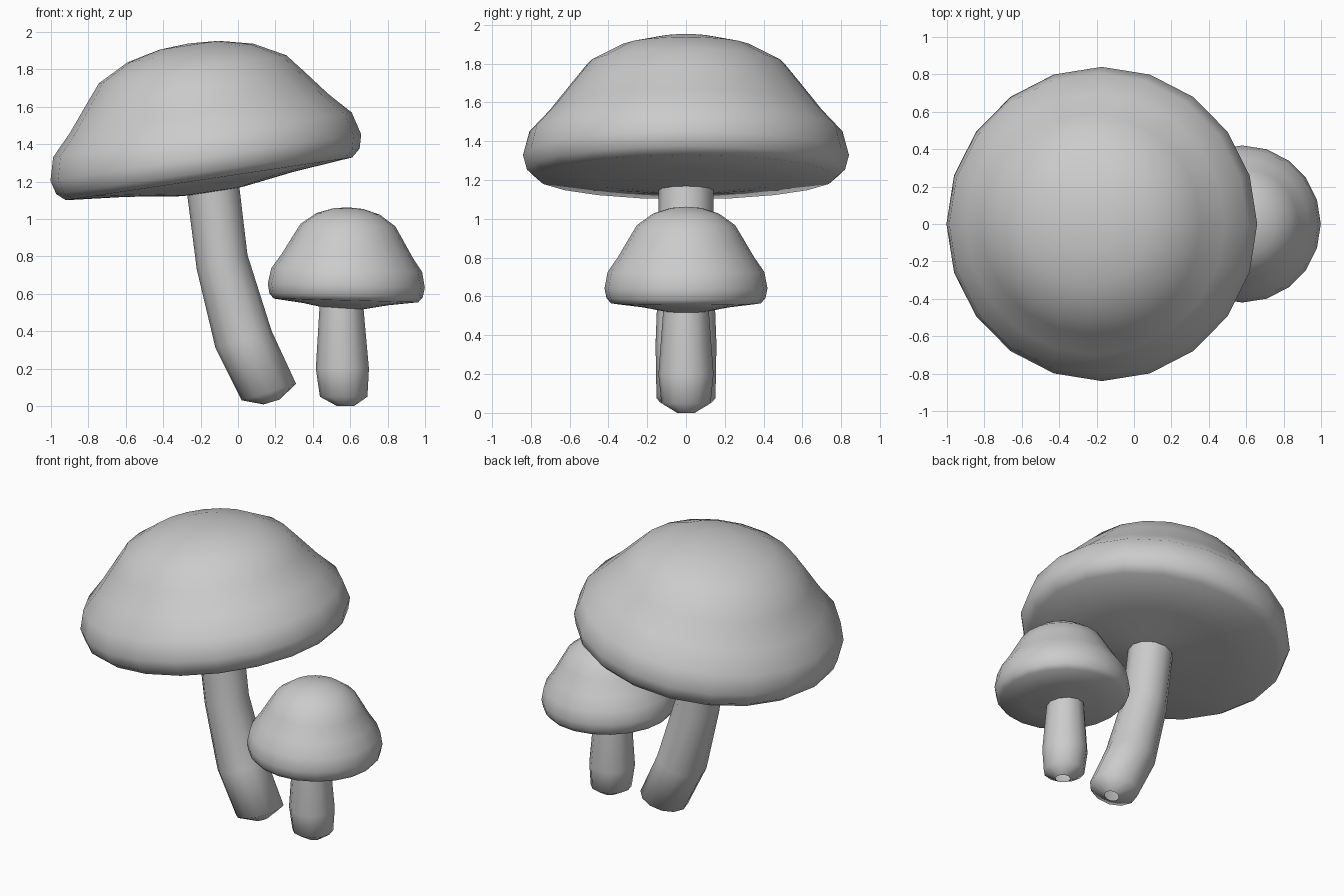
import bpy, bmesh
from math import sin, cos, tau, radians

if "Cube" in bpy.data.objects:
    bpy.data.objects.remove(bpy.data.objects["Cube"])


def loft(name, rings, sides, sharp=None):
    """Skin rings given as (x, z, radius, tilt degrees); radius 0 makes a pole."""
    bm = bmesh.new()
    loops = []
    for x, z, r, tilt in rings:
        t = radians(tilt)
        if r == 0:
            loops.append([bm.verts.new((x, 0, z))])
            continue
        loops.append([bm.verts.new((x + r * cos(a) * cos(t), r * sin(a), z + r * cos(a) * sin(t)))
                      for a in (tau * i / sides for i in range(sides))])
    for a, b in zip(loops, loops[1:]):
        for i in range(sides):
            j = (i + 1) % sides
            if len(a) == 1:
                bm.faces.new((a[0], b[j], b[i]))
            elif len(b) == 1:
                bm.faces.new((a[i], a[j], b[0]))
            else:
                bm.faces.new((a[i], a[j], b[j], b[i]))
    bmesh.ops.recalc_face_normals(bm, faces=bm.faces)
    mesh = bpy.data.meshes.new(name)
    bm.to_mesh(mesh)
    bm.free()
    for p in mesh.polygons:
        p.use_smooth = True
    obj = bpy.data.objects.new(name, mesh)
    bpy.context.collection.objects.link(obj)
    return obj


# Shared cap profile (radius, height): underside, rolled rim, waist, dome
CAP = [(0, -0.08), (0.18, -0.068), (0.45, -0.03), (0.774, 0), (0.82, 0.04),
       (0.84, 0.115), (0.807, 0.238), (0.70, 0.352), (0.59, 0.49),
       (0.507, 0.592), (0.34, 0.68), (0.16, 0.722), (0, 0.732)]


def cap(name, x, z, width, height, tilt):
    t = radians(tilt)
    rings = [(x - h * height * sin(t), z + h * height * cos(t), r * width, tilt) for r, h in CAP]
    return loft(name, rings, 20)


# Large mushroom: tilted cap on a curved stem, open at the foot
cap("large_cap", -0.155, 1.215, 1.0, 1.0, 8.5)
loft("large_stem", [(0.18, 0.022, 0.045, 17), (0.165, 0.075, 0.152, 17),
                    (0.03, 0.355, 0.157, 17), (-0.085, 0.77, 0.141, 16),
                    (-0.137, 1.19, 0.141, 8)], 12)

# Small mushroom: upright cap on a tapered stem
cap("small_cap", 0.577, 0.565, 0.5, 0.68, -1.5)
loft("small_stem", [(0.575, 0.0, 0.045, 0), (0.565, 0.05, 0.127, 0),
                    (0.558, 0.2, 0.142, 0), (0.552, 0.6, 0.112, 0)], 12)
